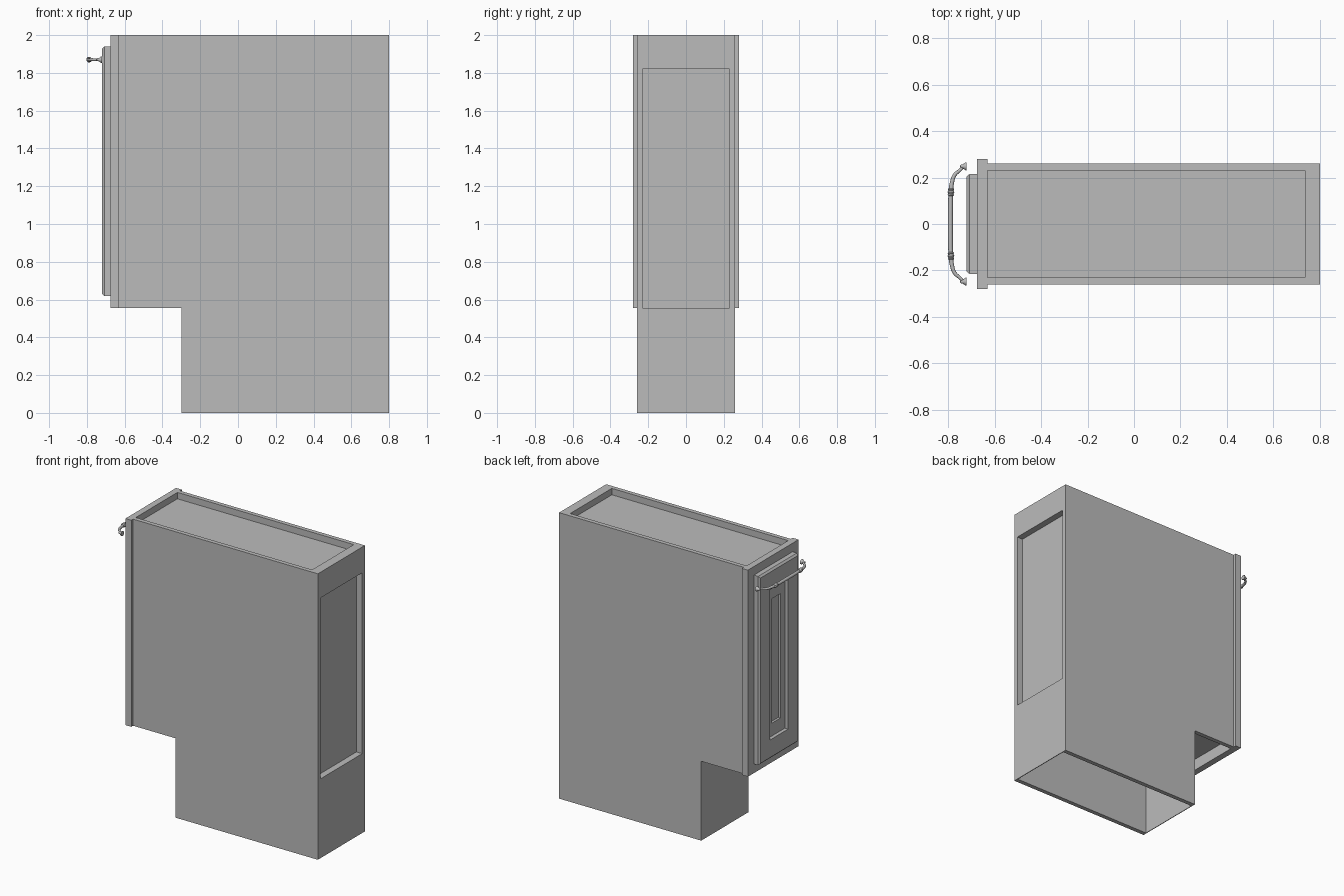
import bpy, bmesh, math
from mathutils import Matrix, Vector

cube = bpy.data.objects.get("Cube")
if cube:
    bpy.data.objects.remove(cube, do_unlink=True)

grey = bpy.data.materials.new("plain_grey")
grey.use_nodes = True
grey.diffuse_color = (0.5, 0.5, 0.5, 1)
grey.node_tree.nodes["Principled BSDF"].inputs["Base Color"].default_value = (0.5, 0.5, 0.5, 1)


def add(name, bm):
    bmesh.ops.recalc_face_normals(bm, faces=bm.faces[:])
    mesh = bpy.data.meshes.new(name)
    bm.to_mesh(mesh)
    bm.free()
    mesh.materials.append(grey)
    obj = bpy.data.objects.new(name, mesh)
    bpy.context.collection.objects.link(obj)
    return obj


def box(name, x, y, z):
    """Box from (min, max) pairs."""
    bm = bmesh.new()
    size = [b - a for a, b in (x, y, z)]
    mid = [(a + b) / 2 for a, b in (x, y, z)]
    bmesh.ops.create_cube(bm, size=1, matrix=Matrix.Translation(mid) @ Matrix.Diagonal((*size, 1)))
    return add(name, bm)


def smooth(obj):
    bpy.ops.object.select_all(action="DESELECT")
    obj.select_set(True)
    bpy.context.view_layer.objects.active = obj
    bpy.ops.object.shade_smooth_by_angle(angle=math.radians(40))


def turned(name, profile, origin, axis, sides=20):
    """Lathe (distance, radius) pairs around an axis."""
    bm = bmesh.new()
    verts = [bm.verts.new((r, 0, d)) for d, r in profile]
    edges = [bm.edges.new(p) for p in zip(verts, verts[1:])]
    bmesh.ops.spin(bm, geom=verts + edges, cent=(0, 0, 0), axis=(0, 0, 1),
                   angle=math.tau, steps=sides)
    bmesh.ops.remove_doubles(bm, verts=bm.verts[:], dist=1e-5)
    bm.transform(Matrix.Translation(origin) @ Vector(axis).to_track_quat("Z", "Y").to_matrix().to_4x4())
    smooth(add(name, bm))


# Carcass sides with the toe-kick notch
outline = [(-0.63, 0.555), (-0.30, 0.555), (-0.30, 0), (0.80, 0), (0.80, 2), (-0.63, 2)]
for name, y in (("side_panel_back", 0.23), ("side_panel_front", -0.26)):
    bm = bmesh.new()
    face = bm.faces.new([bm.verts.new((x, y, z)) for x, z in outline])
    ext = bmesh.ops.extrude_face_region(bm, geom=[face])
    bmesh.ops.translate(bm, vec=(0, 0.03, 0),
                        verts=[v for v in ext["geom"] if isinstance(v, bmesh.types.BMVert)])
    add(name, bm)

# Panels between the sides
inner = (-0.23, 0.23)
box("top_panel", (-0.63, 0.735), inner, (1.935, 1.955))
box("bottom_deck", (-0.63, 0.755), inner, (0.635, 0.665))
box("rear_top_rail", (0.735, 0.80), inner, (1.82, 2.0))
box("rear_panel", (0.735, 0.755), inner, (0.50, 1.82))
box("rear_ledge", (0.755, 0.80), inner, (0.53, 0.555))
box("rear_lower_panel", (0.795, 0.80), inner, (0, 0.53))
box("toe_kick", (-0.30, -0.295), inner, (0, 0.635))
box("face_frame", (-0.675, -0.63), (-0.28, 0.28), (0.555, 2.0))

# Door with chamfered front rim and a stepped sunken panel, as nested rectangles
rings = [  # x, half width, bottom, top
    (-0.675, 0.215, 0.62, 1.94), (-0.708, 0.215, 0.62, 1.94),
    (-0.72, 0.205, 0.632, 1.928), (-0.72, 0.10, 0.755, 1.805),
    (-0.695, 0.10, 0.755, 1.805), (-0.695, 0.05, 0.845, 1.715),
    (-0.679, 0.05, 0.845, 1.715)]
bm = bmesh.new()
loops = [[bm.verts.new((x, s * w, z)) for s, z in ((-1, lo), (1, lo), (1, hi), (-1, hi))]
         for x, w, lo, hi in rings]
for a, b in zip(loops, loops[1:]):
    for i in range(4):
        j = (i + 1) % 4
        bm.faces.new((a[i], a[j], b[j], b[i]))
bm.faces.new(loops[0])
bm.faces.new(loops[-1])
add("door", bm)

# Bow handle: swept grip, turned feet and collars
half = [(-0.738, 0.243, 0.006), (-0.750, 0.231, 0.007), (-0.771, 0.212, 0.008),
        (-0.783, 0.180, 0.009), (-0.788, 0.135, 0.010), (-0.790, 0.06, 0.011)]
path = half + [(-0.790, 0, 0.011)] + [(x, -y, r) for x, y, r in reversed(half)]
curve = bpy.data.curves.new("handle_path", "CURVE")
curve.dimensions = "3D"
curve.bevel_depth = 1.0
curve.bevel_resolution = 3
curve.resolution_u = 6
curve.use_fill_caps = True
spline = curve.splines.new("BEZIER")
spline.bezier_points.add(len(path) - 1)
for p, (x, y, r) in zip(spline.bezier_points, path):
    p.co = (x, y, 1.87)
    p.radius = r
    p.handle_left_type = p.handle_right_type = "AUTO"
temp = bpy.data.objects.new("handle_path", curve)
bpy.context.collection.objects.link(temp)
bpy.context.view_layer.update()
bm = bmesh.new()
bm.from_mesh(temp.evaluated_get(bpy.context.evaluated_depsgraph_get()).to_mesh())
bpy.data.objects.remove(temp, do_unlink=True)
smooth(add("handle_grip", bm))

foot = [(0, 0), (0, 0.017), (0.005, 0.017), (0.016, 0.009), (0.022, 0.008), (0.027, 0.006), (0.029, 0)]
collar = [(-0.016, 0), (-0.016, 0.011), (-0.012, 0.014), (-0.007, 0.011), (0, 0.015),
          (0.007, 0.011), (0.012, 0.014), (0.016, 0.011), (0.016, 0)]
for side, s in (("back", 1), ("front", -1)):
    turned("handle_foot_" + side, foot, (-0.72, s * 0.248, 1.87), (-1, 0, 0))
    turned("handle_collar_" + side, collar, (-0.788, s * 0.137, 1.87), (0.06, s, 0))
